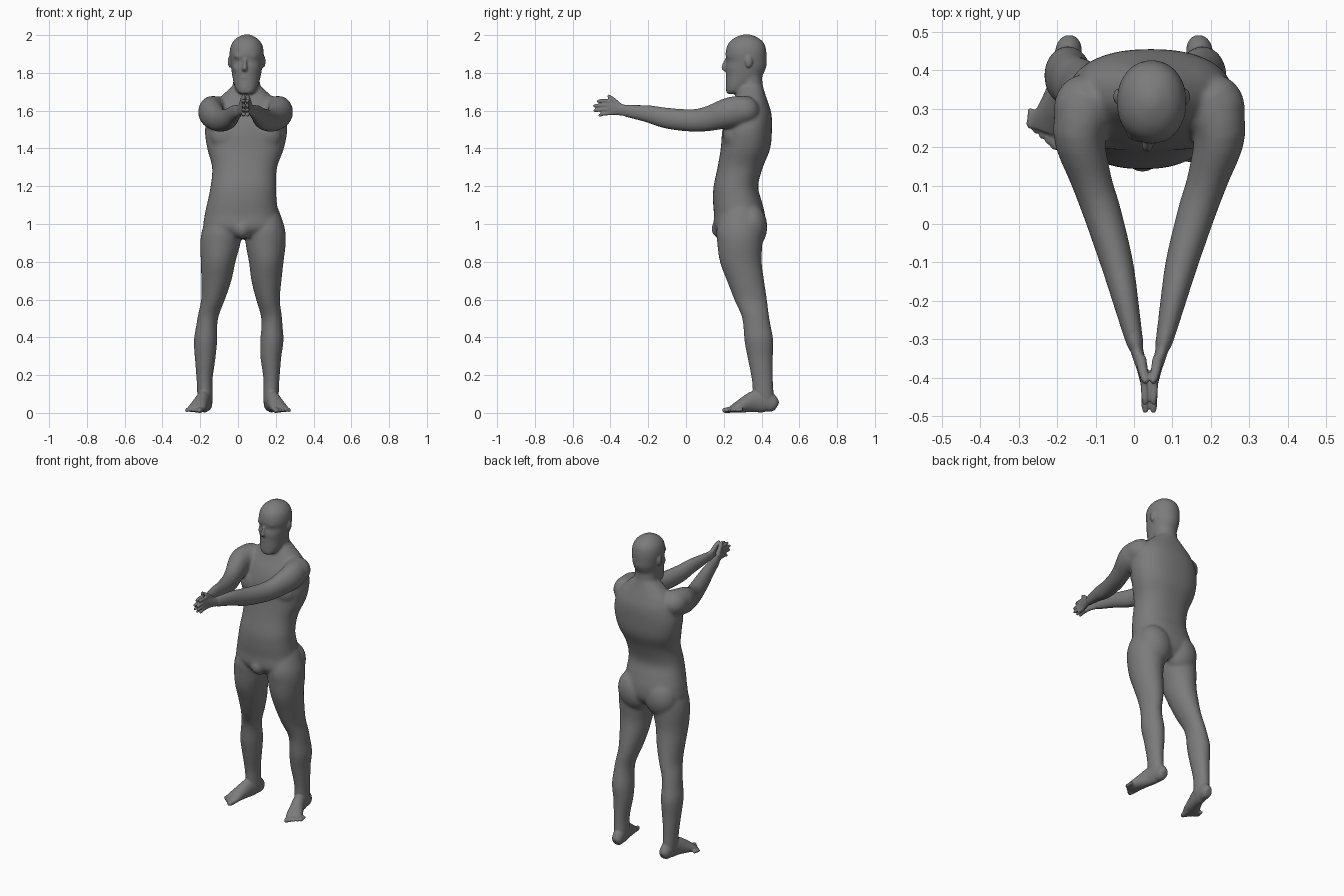
import bpy, bmesh, math
from mathutils import Vector

bm = bmesh.new()
Z = Vector((0, 0, 1))


def mirrored(p):
    """Mirror across the body's slightly leaning centre plane."""
    c = 0.04 * min(1, max(0, (p.z - 0.3) / 0.9))
    return Vector((2 * c - p.x, p.y, p.z))


def spline(pts, n=4):
    out = []
    for i in range(len(pts) - 1):
        p0, p1, p2, p3 = (pts[max(0, i - 1)], pts[i], pts[i + 1], pts[min(len(pts) - 1, i + 2)])
        for k in range(n):
            t = k / n
            out.append([0.5 * (2 * b + (c - a) * t + (2 * a - 5 * b + 4 * c - d) * t * t
                               + (3 * b - a - 3 * c + d) * t ** 3)
                        for a, b, c, d in zip(p0, p1, p2, p3)])
    return out + [list(pts[-1])]


def add_mesh(rings, flip=False):
    vs = [[bm.verts.new(mirrored(p) if flip else p) for p in r] for r in rings]
    faces = []
    n = len(vs[0])
    for a, b in zip(vs, vs[1:]):
        for j in range(n):
            k = (j + 1) % n
            faces.append(bm.faces.new((a[j], a[k], b[k], b[j])))
    faces += [bm.faces.new(vs[0]), bm.faces.new(vs[-1])]
    bmesh.ops.recalc_face_normals(bm, faces=faces)


def loft(pts, flat=False, both=True, power=2.0, sides=24):
    """Elliptical rings (x, y, z, half width, half height) along a path."""
    ps = spline(pts)
    rings = []
    for i, (x, y, z, a, b) in enumerate(ps):
        if flat:
            side, up = Vector((1, 0, 0)), Vector((0, 1, 0))
        else:
            t = Vector(ps[min(i + 1, len(ps) - 1)][:3]) - Vector(ps[max(i - 1, 0)][:3])
            side = t.cross(Z).normalized()
            up = side.cross(t).normalized()
        ring = []
        for j in range(sides):
            th = 2 * math.pi * j / sides
            c, s = math.cos(th), math.sin(th)
            c = math.copysign(abs(c) ** (2 / power), c)
            s = math.copysign(abs(s) ** (2 / power), s)
            ring.append(Vector((x, y, z)) + side * a * c + up * b * s)
        rings.append(ring)
    add_mesh(rings)
    if both:
        add_mesh(rings, True)


def blob(c, r, both=True):
    """Ellipsoid muscle or feature."""
    rings = []
    for i in range(1, 14):
        ph = math.pi * i / 14
        rings.append([Vector((c[0] + r[0] * math.sin(ph) * math.cos(u * math.pi / 10),
                              c[1] + r[1] * math.sin(ph) * math.sin(u * math.pi / 10),
                              c[2] - r[2] * math.cos(ph))) for u in range(20)])
    add_mesh(rings)
    if both:
        add_mesh(rings, True)


def skin(name, voxel, smooth):
    """Fuse everything in the bmesh into one smooth object."""
    mesh = bpy.data.meshes.new(name)
    bm.to_mesh(mesh)
    obj = bpy.data.objects.new(name, mesh)
    bpy.context.collection.objects.link(obj)
    fuse = obj.modifiers.new("fuse", 'REMESH')
    fuse.mode = 'VOXEL'
    fuse.voxel_size = voxel
    fuse.use_smooth_shade = True
    soft = obj.modifiers.new("soften", 'SMOOTH')
    soft.factor = 0.5
    soft.iterations = smooth
    return obj


# torso
loft([(.022, .285, .93, .12, .10), (.022, .283, .98, .20, .134), (.019, .283, 1.05, .195, .135),
      (.022, .272, 1.12, .183, .129), (.028, .264, 1.20, .173, .118), (.035, .287, 1.30, .172, .120),
      (.040, .315, 1.40, .203, .131), (.043, .324, 1.50, .218, .131), (.045, .335, 1.58, .20, .118),
      (.045, .342, 1.64, .168, .094), (.045, .344, 1.68, .13, .078), (.045, .345, 1.73, .075, .062)],
     flat=True, both=False, power=2.3, sides=40)
# chest, buttocks, shoulders, groin
blob((-.045, .248, 1.47), (.105, .055, .085))
blob((-.065, .345, .985), (.105, .086, .12))
blob((-.13, .30, 1.60), (.08, .09, .077))
blob((.022, .190, .975), (.05, .056, .055), both=False)
# neck
loft([(.045, .365, 1.60, .09, .07), (.045, .35, 1.68, .080, .068), (.045, .343, 1.74, .072, .063),
      (.045, .34, 1.82, .068, .062)], flat=True, both=False)
# arms reaching forward
loft([(-.11, .34, 1.60, .077, .077), (-.143, .24, 1.592, .069, .082), (-.113, .12, 1.558, .054, .067),
      (-.083, .03, 1.548, .050, .060), (-.045, -.10, 1.560, .043, .056), (-.022, -.20, 1.583, .034, .047),
      (.0, -.30, 1.597, .024, .036), (.010, -.33, 1.602, .020, .034)])
# legs
loft([(-.075, .29, 1.08, .07, .09), (-.083, .285, .98, .104, .122), (-.093, .285, .90, .107, .120),
      (-.105, .290, .80, .092, .111), (-.115, .315, .70, .080, .099), (-.132, .342, .60, .063, .087),
      (-.156, .365, .52, .056, .074), (-.166, .376, .46, .056, .073), (-.172, .386, .38, .062, .077),
      (-.174, .394, .28, .054, .066), (-.177, .404, .18, .043, .057), (-.175, .409, .10, .041, .056),
      (-.172, .412, .045, .038, .058)], flat=True)
# head, brows, cheeks
loft([(.043, .242, 1.688, .032, .026), (.043, .255, 1.703, .050, .044), (.044, .284, 1.74, .066, .074),
      (.045, .306, 1.78, .075, .095), (.046, .317, 1.83, .083, .108), (.046, .321, 1.86, .087, .105),
      (.046, .318, 1.89, .091, .109), (.046, .318, 1.92, .090, .107), (.046, .319, 1.955, .080, .096),
      (.046, .32, 1.985, .054, .065), (.046, .32, 2.004, .016, .02)], flat=True, both=False,
     power=2.1, sides=32)
for s in (-1, 1):
    blob((.040 + s * .030, .232, 1.888), (.034, .020, .014), both=False)
    blob((.041 + s * .042, .250, 1.825), (.028, .024, .022), both=False)

# blend the large forms first
core = skin("body_core", 0.006, 22)
deps = bpy.context.evaluated_depsgraph_get()
blended = bpy.data.meshes.new_from_object(core.evaluated_get(deps))
bpy.data.objects.remove(core)
bm.clear()
bm.from_mesh(blended)

# nose, lips, ears
loft([(.040, .224, 1.882, .009, .012), (.037, .212, 1.85, .010, .018), (.035, .207, 1.822, .015, .019),
      (.036, .216, 1.808, .012, .012)], flat=True, both=False)
blob((.037, .221, 1.776), (.022, .011, .011), both=False)
blob((.038, .226, 1.722), (.026, .016, .018), both=False)
for s in (-1, 1):
    blob((.046 + s * .089, .332, 1.86), (.011, .020, .032), both=False)
# palms
loft([(-.003, -.29, 1.596, .018, .030), (.012, -.345, 1.605, .016, .031), (.022, -.38, 1.614, .014, .040),
      (.028, -.415, 1.618, .011, .038)])
# fingers and thumbs
for i, end in enumerate((-.473, -.493, -.490, -.465)):
    z = 1.649 - i * .021
    loft([(.026, -.40, z, .011, .011), (.028, -.44, z + .003 - i * .002, .010, .010),
          (.029, end + .012, z + .002 - i * .004, .009, .009),
          (.029, end, z - i * .004, .005, .005)], sides=12)
loft([(.018, -.35, 1.625, .015, .015), (.024, -.385, 1.657, .013, .013),
      (.030, -.408, 1.676, .010, .010), (.031, -.415, 1.681, .005, .005)], sides=12)
# feet and toes
loft([(-.168, .482, .034, .018, .022), (-.169, .465, .043, .032, .041), (-.174, .42, .062, .037, .060),
      (-.184, .365, .060, .038, .058), (-.200, .315, .045, .042, .044), (-.216, .27, .029, .048, .028),
      (-.226, .240, .019, .045, .016)])
for i in range(5):
    x, y, r = -.196 - i * .0175, .240 + i * .010, (.016, .011, .010, .010, .010)[i]
    e = .046 - i * .004
    loft([(x, y + .02, .018, r, r), (x - e * .15, y - e * .6, .014, r, r * .95),
          (x - e * .25, y - e, .011, r * .6, r * .6)], sides=12)

# final skin
body = skin("body", 0.005, 4)
bm.free()
grey = bpy.data.materials.new("dark_grey")
grey.diffuse_color = (0.2, 0.2, 0.2, 1)
body.data.materials.append(grey)
